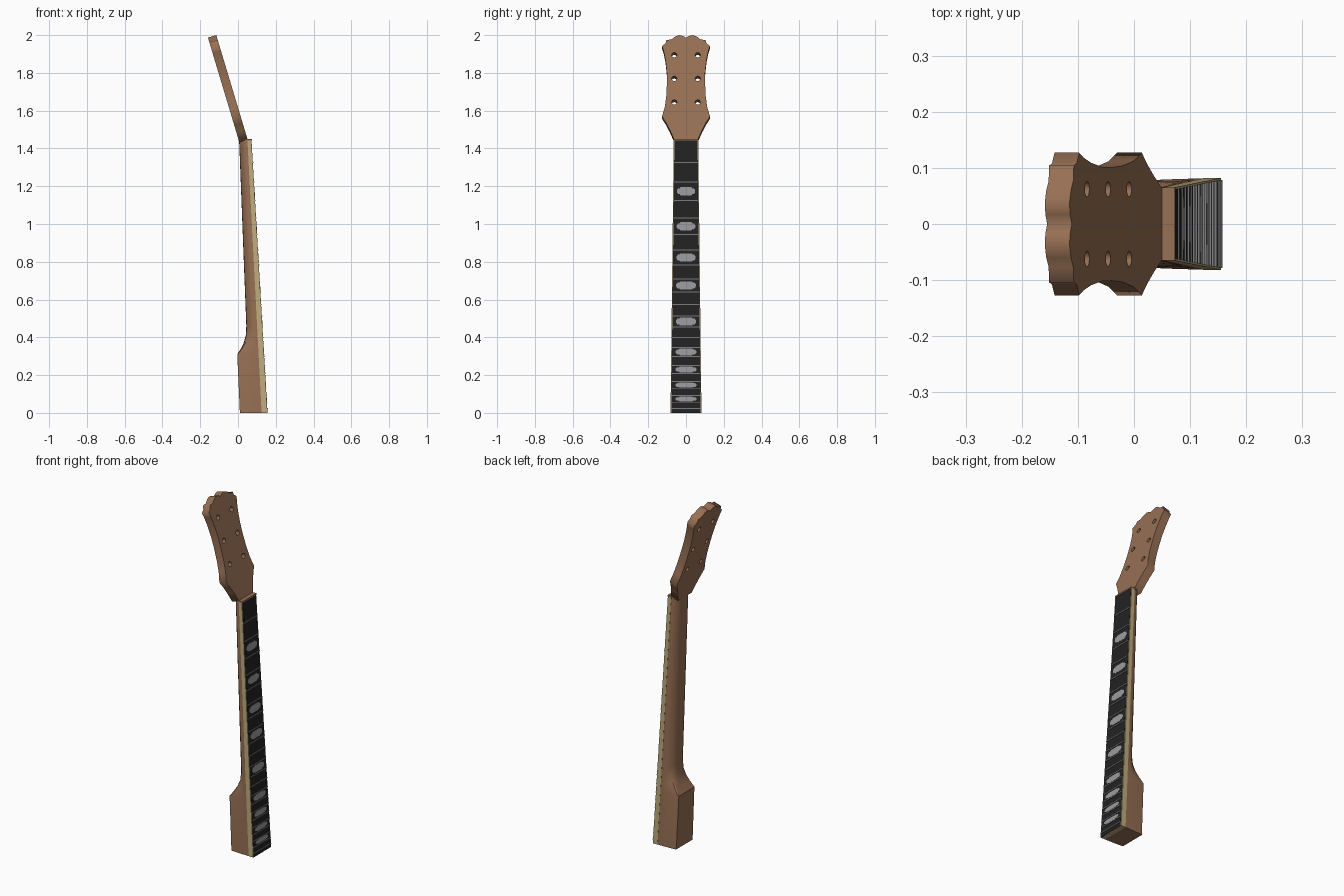
import bpy, bmesh, math
from mathutils import Matrix, Vector

if "Cube" in bpy.data.objects:
    bpy.data.objects.remove(bpy.data.objects["Cube"])


def material(name, rgb):
    m = bpy.data.materials.new(name)
    m.diffuse_color = (*rgb, 1)
    m.use_nodes = True
    m.node_tree.nodes["Principled BSDF"].inputs["Base Color"].default_value = m.diffuse_color
    return m


WOOD = material("brown wood", (0.31, 0.16, 0.088))
TAN = material("tan binding", (0.52, 0.41, 0.21))
BLACK = material("black board", (0.016, 0.016, 0.016))
METAL = material("fret grey", (0.2, 0.2, 0.2))
PEARL = material("inlay grey", (0.33, 0.33, 0.35))

NUT_Z, SCALE = 1.437, 1.965


def board_front(z):      # x of the playing surface
    return 0.155 - 0.0585 * z


def board_back(z):       # x where the board meets the neck
    return 0.125 - 0.052 * z


def half_width(z):
    return 0.082 - 0.0118 * z


def fret_z(n):
    return NUT_Z - SCALE * (1 - 2 ** (-n / 12))


def finish(name, bm, mat):
    bmesh.ops.recalc_face_normals(bm, faces=bm.faces)
    me = bpy.data.meshes.new(name)
    bm.to_mesh(me)
    bm.free()
    me.materials.append(mat)
    ob = bpy.data.objects.new(name, me)
    bpy.context.collection.objects.link(ob)
    return ob


def loft(name, rings, mat):
    """Skin closed rings of points and cap both ends."""
    bm = bmesh.new()
    rows = [[bm.verts.new(p) for p in r] for r in rings]
    n = len(rows[0])
    for a, b in zip(rows, rows[1:]):
        for i in range(n):
            j = (i + 1) % n
            bm.faces.new((a[i], a[j], b[j], b[i]))
    bm.faces.new(rows[0])
    bm.faces.new(rows[-1][::-1])
    return finish(name, bm, mat)


def plate(name, outline, low, high, mat):
    """Plate from a (y, z) outline between two x surfaces."""
    return loft(name, [[(f(z), y, z) for y, z in outline] for f in (low, high)], mat)


def strip(z0, z1, margin=0.0):
    a, b = half_width(z0) - margin, half_width(z1) - margin
    return [(-a, z0), (a, z0), (b, z1), (-b, z1)]


def raised(h):
    return lambda z: board_front(z) + h


# Neck: square heel blending into a rounded shaft and the head joint
def neck_ring(z, xf, xb, w, t):
    d = xf - xb
    square = [(0, 1), (0.15, 1), (0.6, 0.98), (0.97, 0.95), (1, 0.92), (1, 0.4)]
    rounded = [(0, 1), (0.3, 0.98), (0.55, 0.88), (0.8, 0.66), (0.95, 0.4), (1, 0.15)]
    half = []
    for (a, b), (c, e) in zip(square, rounded):
        half.append((xf - d * (a + (c - a) * t), w * (b + (e - b) * t), z))
    return half + [(x, -y, z) for x, y, z in reversed(half)]


stations = [(0, 0.01, 0), (0.31, -0.004, 0), (0.34, 0.015, 0.25), (0.37, 0.03, 0.55),
            (0.41, 0.041, 0.85), (0.46, 0.044, 1), (0.95, 0.025, 1), (1.42, 0.007, 1)]
rings = [neck_ring(z, board_back(z), xb, half_width(z) - 0.001, t) for z, xb, t in stations]
rings.append(neck_ring(1.45, 0.048, 0.004, 0.063, 1))
rings.append(neck_ring(1.50, 0.032, -0.010, 0.064, 0.9))
rings.append(neck_ring(1.56, 0.012, -0.031, 0.060, 0.8))
neck = loft("neck", rings, WOOD)
bpy.context.view_layer.objects.active = neck
neck.select_set(True)
bpy.ops.object.shade_smooth_by_angle(angle=math.radians(25))
neck.select_set(False)

# Headstock: tilted flat slab with six tuner holes
THICK = 0.046
up = Vector((-0.3, 0, 1)).normalized()
stretch = math.sqrt(1 + 0.3 ** 2)
side = [(0.063, 1.447), (0.085, 1.497), (0.106, 1.537), (0.127, 1.57), (0.112, 1.62),
        (0.104, 1.68), (0.101, 1.75), (0.102, 1.81), (0.109, 1.87), (0.118, 1.915),
        (0.127, 1.942), (0.108, 1.957), (0.104, 1.974), (0.077, 1.977), (0.06, 1.991),
        (0.037, 2.0), (0.017, 1.996)]
outline = side + [(0, 1.986)] + [(-y, z) for y, z in reversed(side)]
curve = bpy.data.curves.new("headstock_profile", "CURVE")
curve.dimensions = "2D"
curve.fill_mode = "BOTH"
curve.extrude = THICK / 2


def add_loop(points):
    s = curve.splines.new("POLY")
    s.points.add(len(points) - 1)
    for p, (u, v) in zip(s.points, points):
        p.co = (u, v, 0, 1)
    s.use_cyclic_u = True


add_loop([(y, (z - 1.45) * stretch) for y, z in outline])
for z in (1.645, 1.77, 1.895):
    for y in (-0.062, 0.062):
        add_loop([(y + 0.014 * math.cos(k * math.pi / 6),
                   (z - 1.45) * stretch + 0.014 * math.sin(k * math.pi / 6))
                  for k in range(12)])
temp = bpy.data.objects.new("headstock_profile", curve)
bpy.context.collection.objects.link(temp)
bpy.context.view_layer.update()
mesh = bpy.data.meshes.new_from_object(temp.evaluated_get(bpy.context.evaluated_depsgraph_get()))
bpy.data.objects.remove(temp)
across = Vector((0, 1, 0))
normal = across.cross(up)
frame = Matrix((across, up, normal)).transposed().to_4x4()
frame.translation = Vector((0.05, 0, 1.45)) - normal * THICK / 2
mesh.transform(frame)
mesh.materials.clear()
mesh.materials.append(WOOD)
head = bpy.data.objects.new("headstock", mesh)
bpy.context.collection.objects.link(head)

# Bound fingerboard and its black playing surface
plate("binding", strip(0, 1.442), board_back, board_front, TAN)
plate("fingerboard", strip(0, 1.442, 0.004), raised(-0.004), raised(0.001), BLACK)
plate("nut", strip(1.442, 1.45), lambda z: 0.035, raised(0.003), WOOD)

# Frets
for n in range(1, 23):
    z = fret_z(n)
    plate(f"fret_{n}", strip(z - 0.0025, z + 0.0025, 0.003), raised(-0.001), raised(0.004), METAL)

# Stepped inlays between frets
for n in (3, 5, 7, 9, 12, 15, 17, 19, 21):
    top, bottom = fret_z(n - 1), fret_z(n)
    mid = (top + bottom) / 2
    h = min(0.043, 0.72 * (top - bottom)) / 2
    w = half_width(mid) * 0.7
    q = [(w, 0.3 * h), (0.85 * w, 0.75 * h), (0.7 * w, 0.7 * h), (0.6 * w, h)]
    shape = [(y, mid + z) for y, z in q] + [(-y, mid + z) for y, z in reversed(q)]
    shape += [(-y, mid - z) for y, z in q] + [(y, mid - z) for y, z in reversed(q)]
    plate(f"inlay_{n}", shape, raised(0), raised(0.002), PEARL)
